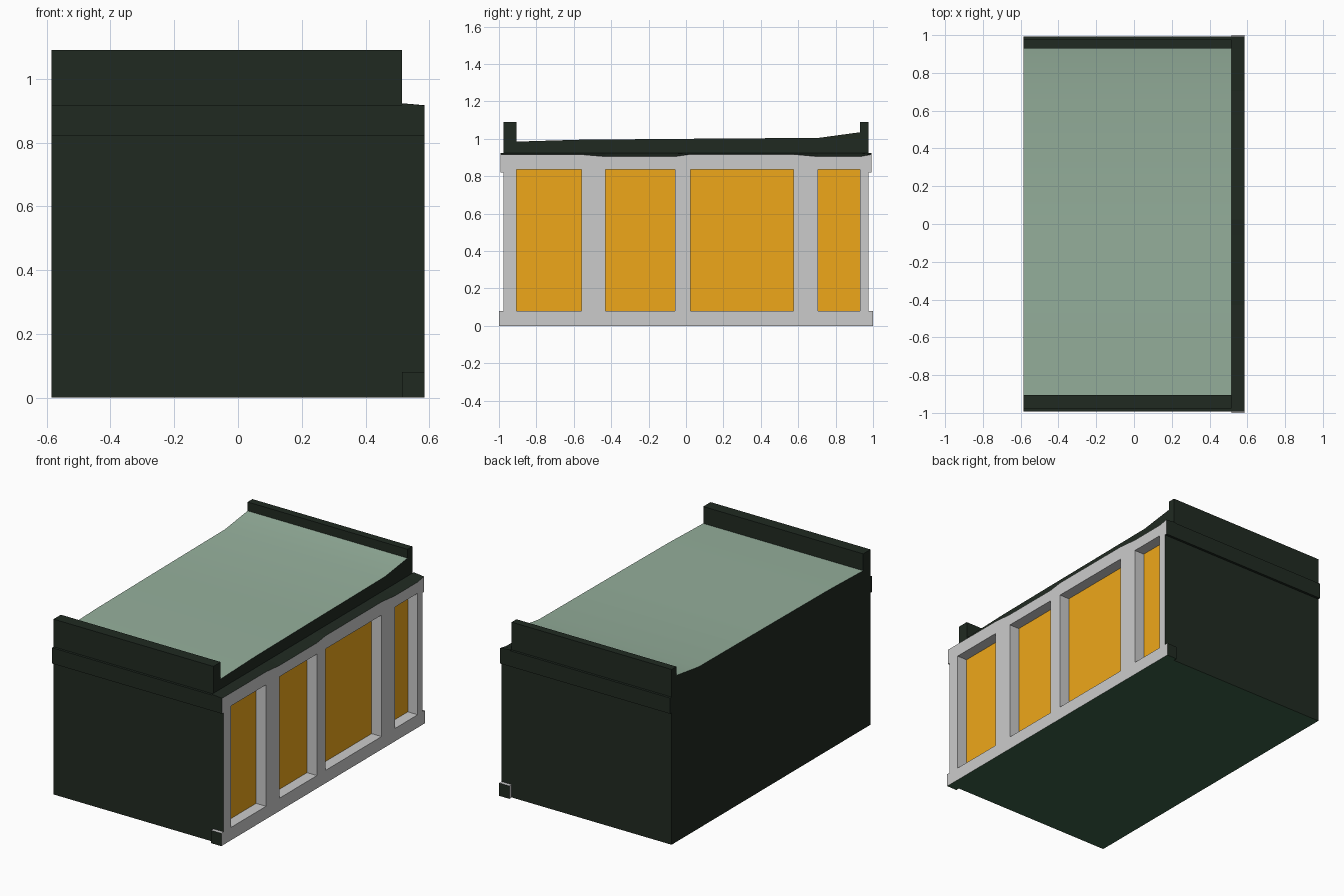
import bpy, bmesh

if "Cube" in bpy.data.objects:
    bpy.data.objects.remove(bpy.data.objects["Cube"])


def material(name, rgb):
    m = bpy.data.materials.new(name)
    m.diffuse_color = (*rgb, 1)
    m.use_nodes = True
    m.node_tree.nodes["Principled BSDF"].inputs["Base Color"].default_value = m.diffuse_color
    return m


MATS = [
    material("dark_wall", (0.0145, 0.023, 0.0155)),
    material("stone_grey", (0.8, 0.8, 0.8)),
    material("roof_green", (0.30, 0.43, 0.33)),
    material("floor_green", (0.045, 0.12, 0.065)),
    material("amber_glass", (0.86, 0.39, 0.01)),
]
DARK, GREY, ROOF, FLOOR, GLASS = range(5)
XL, XW, XF = -0.585, 0.515, 0.585      # back wall, window plane, facade plane
YW, YB = 0.977, 0.992                  # wall face, cornice face


def prism(name, profile, x0, x1, paint, edit=None):
    """Extrude a (y, z) outline from x0 to x1; paint(normal, centre) picks the material."""
    bm = bmesh.new()
    a = [bm.verts.new((x0, y, z)) for y, z in profile]
    b = [bm.verts.new((x1, y, z)) for y, z in profile]
    bm.faces.new(a)
    bm.faces.new(b[::-1])
    n = len(a)
    for i in range(n):
        j = (i + 1) % n
        bm.faces.new((a[i], b[i], b[j], a[j]))
    if edit:
        for v in bm.verts:
            edit(v)
    bmesh.ops.recalc_face_normals(bm, faces=bm.faces)
    bm.normal_update()
    for f in bm.faces:
        f.material_index = paint(f.normal, f.calc_center_median())
    me = bpy.data.meshes.new(name)
    bm.to_mesh(me)
    bm.free()
    for m in MATS:
        me.materials.append(m)
    ob = bpy.data.objects.new(name, me)
    bpy.context.collection.objects.link(ob)
    return ob


def rect(y0, y1, z0, z1):
    return [(y0, z0), (y0, z1), (y1, z1), (y1, z0)]


def body_paint(n, c):
    if n.z < -0.5:
        return FLOOR
    if n.z > 0.5 and c.z < 1.06:
        return ROOF
    return DARK


def facade_paint(n, c):
    # street face and reveals are stone, outer ends are dark
    if n.z < -0.5 and c.z < 0.01:
        return FLOOR
    if abs(n.y) > 0.5 and abs(c.y) > 0.97:
        return DARK
    return GREY


def cornice_paint(n, c):
    if n.x > 0.5 or (n.z < -0.5 and abs(c.y) < 0.97):
        return GREY
    return DARK


# main body with end parapets and sagging roof
roof = [(-0.905, 0.985), (-0.57, 0.995), (0, 1.0), (0.71, 1.005), (0.93, 1.035)]
body = prism("building_body",
             [(-YW, 0), (-YW, 1.09), (-0.905, 1.09)] + roof
             + [(0.93, 1.09), (YW, 1.09), (YW, 0)],
             XL, XW, body_paint)
bpy.context.view_layer.objects.active = body
body.select_set(True)
bpy.ops.object.shade_smooth_by_angle()

# bands wrapping the front and back walls
for name, s in (("front_band", -1), ("back_band", 1)):
    prism(name, rect(s * YW, s * YB, 0.82, 0.918), XL, XW, lambda n, c: DARK)

# facade base
prism("facade_base", rect(-1, 1, 0, 0.08), XW, XF, facade_paint)

# facade pillars
pillars = [(-YW, -0.905), (-0.56, -0.43), (-0.06, 0.025), (0.575, 0.705), (0.93, YW)]
for i, (y0, y1) in enumerate(pillars):
    prism(f"facade_pillar_{i + 1}", rect(y0, y1, 0.08, 0.835), XW, XF, facade_paint)

# window panes between pillars
for i in range(4):
    prism(f"window_{i + 1}", rect(pillars[i][1], pillars[i + 1][0], 0.08, 0.835),
          XW, XW + 0.002, lambda n, c: GLASS)

# facade cornice with uneven top, level where it meets the wall
top = [(-YB, 0.916), (-0.56, 0.916), (-0.43, 0.905), (-0.06, 0.905), (0.025, 0.917),
       (0.575, 0.917), (0.705, 0.905), (0.93, 0.905), (YB, 0.916)]


def level_back(v):
    if v.co.x < XW + 0.01 and v.co.z > 0.88:
        v.co.z = 0.923


prism("facade_cornice",
      [(-YW, 0.835), (-YW, 0.82), (-YB, 0.82)] + top
      + [(YB, 0.82), (YW, 0.82), (YW, 0.835)],
      XW, XF, cornice_paint, level_back)
